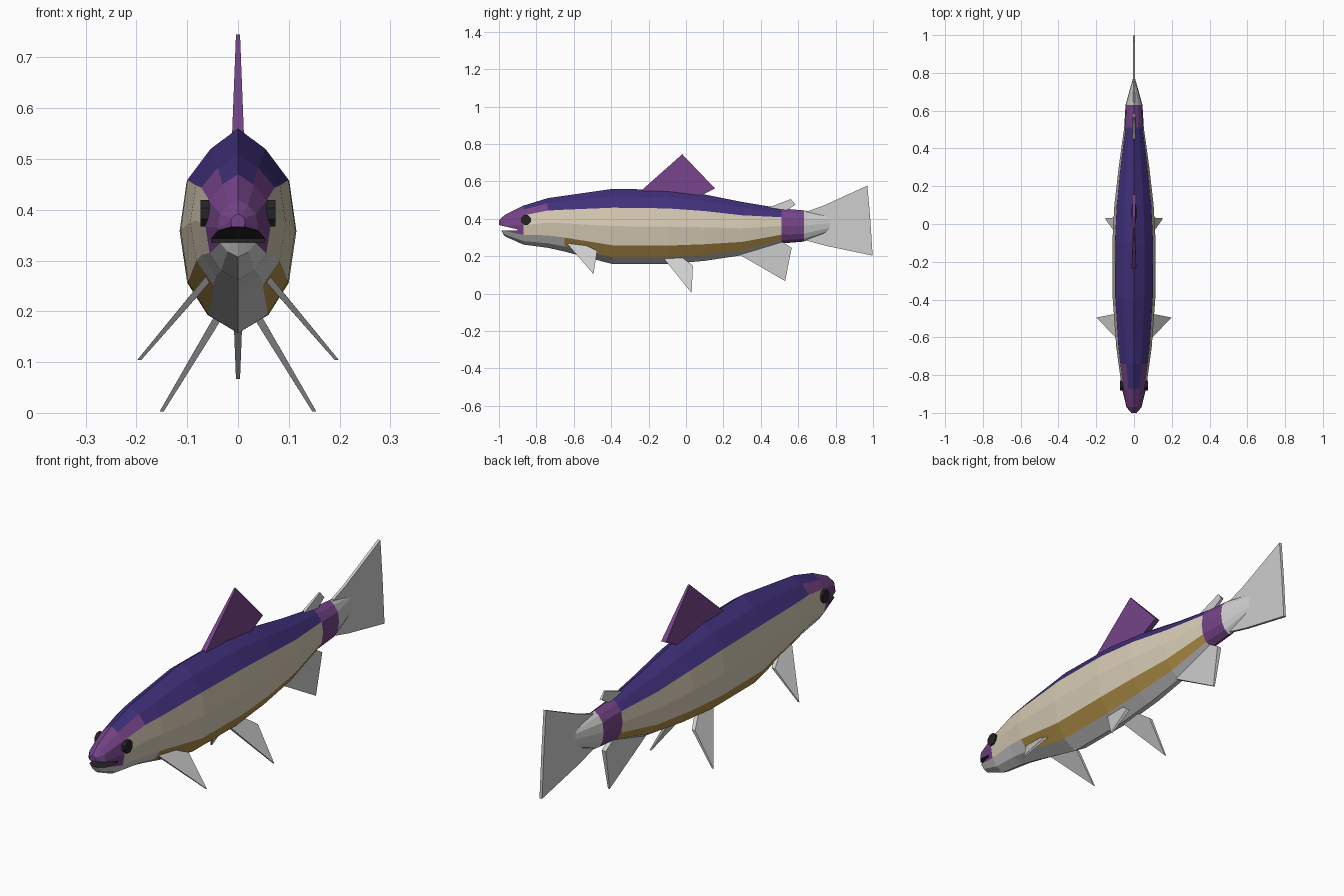
import bpy, bmesh, math
from mathutils import Matrix

if "Cube" in bpy.data.objects:
    bpy.data.objects.remove(bpy.data.objects["Cube"])


def mat(name, c):
    m = bpy.data.materials.new(name)
    m.diffuse_color = (*c, 1)
    m.use_nodes = True
    m.node_tree.nodes["Principled BSDF"].inputs["Base Color"].default_value = m.diffuse_color
    return m


DARK = mat("near black", (0.018, 0.018, 0.018))
PURPLE = mat("purple", (0.18, 0.058, 0.25))
BLUE = mat("indigo", (0.052, 0.03, 0.2))
CREAM = mat("cream", (0.68, 0.6, 0.46))
GOLD = mat("gold", (0.43, 0.27, 0.065))
GREY = mat("pale grey", (0.62, 0.62, 0.62))
MATS = [DARK, PURPLE, BLUE, CREAM, GOLD, GREY]


def finish(bm, name, mats):
    bmesh.ops.recalc_face_normals(bm, faces=bm.faces)
    me = bpy.data.meshes.new(name)
    bm.to_mesh(me)
    bm.free()
    for m in mats:
        me.materials.append(m)
    ob = bpy.data.objects.new(name, me)
    bpy.context.collection.objects.link(ob)
    return ob


# Body: twelve-sided section lofted along y, rings are (y, top, bottom, half width)
half = [(0, 1), (.48, .9), (.88, .75), (1, .505), (.87, .25), (.52, .09), (0, 0)]
section = half + [(-x, z) for x, z in half[-2:0:-1]]
rings = [(-1, .392, .358, .014), (-.97, .42, .307, .04), (-.87, .47, .262, .064),
         (-.74, .51, .245, .082), (-.65, .523, .225, .094), (-.39, .56, .157, .113),
         (-.1, .555, .157, .115), (.1, .53, .175, .104), (.3, .49, .205, .081),
         (.51, .455, .268, .052), (.63, .445, .278, .045), (.77, .42, .33, .006)]


def colour(y, seg):
    # colour by distance along the body and by height segment (0 top, 5 belly)
    if y > .63:
        return 5
    if y > .51:
        return 1
    if y < -.87:
        return 1 if seg < 4 else 5
    if y < -.74 and seg == 1:
        return 1
    if y < -.65 and seg == 4:
        return 5
    return [2, 2, 3, 3, 4, 5][seg]


bm = bmesh.new()
loops = [[bm.verts.new((x * w, y, b + z * (t - b))) for x, z in section]
         for y, t, b, w in rings]
for i in range(len(rings) - 1):
    mid = (rings[i][0] + rings[i + 1][0]) / 2
    for j in range(12):
        k = (j + 1) % 12
        f = bm.faces.new((loops[i][j], loops[i][k], loops[i + 1][k], loops[i + 1][j]))
        f.material_index = colour(mid, min(j, 11 - j))
bm.faces.new(loops[0]).material_index = 1
bm.faces.new(loops[-1]).material_index = 5
body = finish(bm, "body", MATS)


# Thin tapered plate from a (y, z) outline; lean gives x for a height
def plate(name, outline, material, z_base, z_tip, t_base, t_tip, lean=None, side=1):
    bm = bmesh.new()
    faces = []
    for s in (1, -1):
        vs = []
        for y, z in outline:
            u = max(0, min(1, (z - z_base) / (z_tip - z_base)))
            t = t_base + (t_tip - t_base) * u
            x = lean(z) if lean else 0
            vs.append(bm.verts.new((side * (x + s * t), y, z)))
        faces.append(vs)
    n = len(outline)
    bm.faces.new(faces[0])
    bm.faces.new(faces[1][::-1])
    for i in range(n):
        k = (i + 1) % n
        bm.faces.new((faces[0][i], faces[1][i], faces[1][k], faces[0][k]))
    return finish(bm, name, [material])


# Mouth: wedge cut from the snout
mouth = plate("mouth_cutter", [(-1.1, .39), (-1.1, .336), (-.9, .336), (-.9, .343)],
              DARK, 0, 1, .2, .2)
mouth.hide_render = True
mouth.hide_viewport = True
cut = body.modifiers.new("mouth", 'BOOLEAN')
cut.operation = 'DIFFERENCE'
cut.solver = 'EXACT'
cut.object = mouth
bpy.context.view_layer.objects.active = body
bpy.ops.object.modifier_apply(modifier=cut.name)
bpy.data.objects.remove(mouth)

# Fins on the centre line
plate("dorsal_fin", [(-.24, .55), (-.02, .745), (.155, .562), (.08, .525)],
      PURPLE, .54, .745, .012, .004)
plate("adipose_fin", [(.43, .455), (.56, .505), (.585, .475), (.53, .44)],
      GREY, .45, .505, .008, .003)
plate("anal_fin", [(.27, .22), (.3, .2), (.53, .067), (.565, .245), (.5, .285)],
      GREY, .22, .067, .01, .004)
plate("tail_fin", [(.62, .43), (.73, .468), (.97, .577), (.985, .4), (.998, .203),
                   (.75, .255), (.62, .29)],
      GREY, 0, 1, .006, .006)

# Paired fins and eyes
for side, tag in ((1, "left"), (-1, "right")):
    plate("pectoral_fin_" + tag, [(-.64, .272), (-.495, .104), (-.475, .23), (-.56, .268)],
          GREY, .26, .104, .009, .004, lambda z: .062 + (.26 - z) * .85, side)
    plate("pelvic_fin_" + tag, [(-.125, .195), (.03, .003), (.037, .15), (-.03, .2)],
          GREY, .19, .003, .009, .004, lambda z: .038 + (.19 - z) * .6, side)
    bm = bmesh.new()
    bmesh.ops.create_cone(bm, cap_ends=True, segments=8, radius1=.028, radius2=.028,
                          depth=.022,
                          matrix=Matrix.Translation((side * .063, -.855, .393))
                          @ Matrix.Rotation(math.pi / 2, 4, 'Y')
                          @ Matrix.Rotation(math.pi / 8, 4, 'Z'))
    finish(bm, "eye_" + tag, [DARK])
